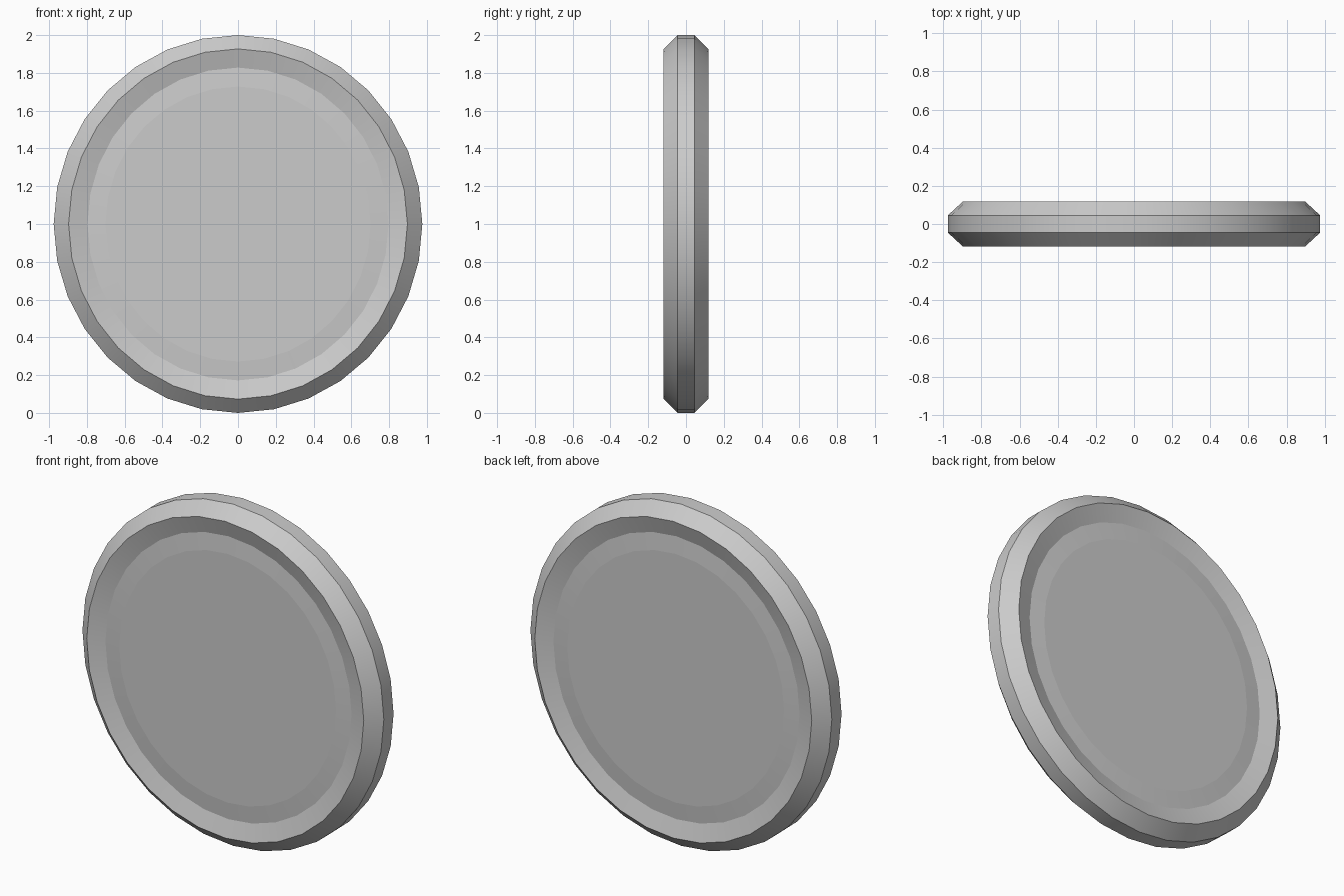
import bpy, bmesh, math

if "Cube" in bpy.data.objects:
    bpy.data.objects.remove(bpy.data.objects["Cube"])

SIDES = 32
# front half profile: (x radius, z radius, depth from the middle plane)
half = [(0.702, 0.728, 0.096),   # raised centre face
        (0.797, 0.828, 0.088),   # groove
        (0.897, 0.927, 0.118),   # rim crest
        (0.976, 1.0, 0.045)]     # outer edge band
profile = [(a, b, -d) for a, b, d in half] + [(a, b, d) for a, b, d in reversed(half)]

# Slightly oval coin-shaped disc lathed from the mirrored profile
bm = bmesh.new()
rings = []
for rx, rz, y in profile:
    ring = []
    for i in range(SIDES):
        t = 2 * math.pi * i / SIDES
        ring.append(bm.verts.new((rx * math.sin(t), y, 1 + rz * math.cos(t))))
    rings.append(ring)
for a, b in zip(rings, rings[1:]):
    for i in range(SIDES):
        j = (i + 1) % SIDES
        bm.faces.new((a[i], a[j], b[j], b[i]))

# Flat front and back faces
bm.faces.new(rings[0])
bm.faces.new(rings[-1])
bmesh.ops.recalc_face_normals(bm, faces=bm.faces)

# Smooth around the disc, crisp at every ring and on the flat faces
for f in bm.faces:
    f.smooth = len(f.verts) == 4
ring_of = {v: k for k, ring in enumerate(rings) for v in ring}
for e in bm.edges:
    if ring_of[e.verts[0]] == ring_of[e.verts[1]]:
        e.smooth = False

mesh = bpy.data.meshes.new("coin_disc")
bm.to_mesh(mesh)
bm.free()
coin = bpy.data.objects.new("coin_disc", mesh)
bpy.context.collection.objects.link(coin)
